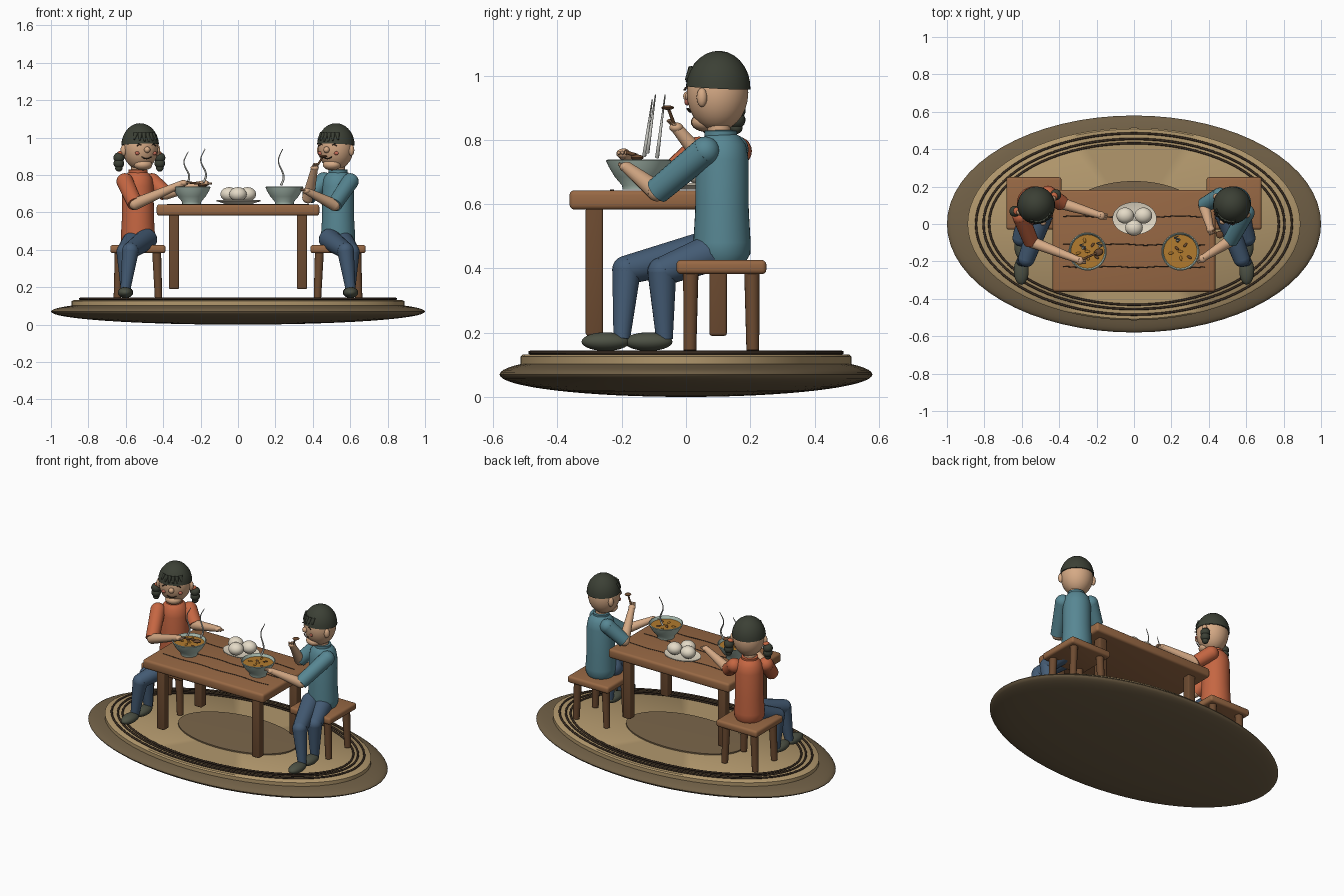
import bpy, bmesh, math
from mathutils import Vector, Matrix

if "Cube" in bpy.data.objects:
    bpy.data.objects.remove(bpy.data.objects["Cube"])

def mat(name, r, g, b):
    m = bpy.data.materials.new(name)
    m.diffuse_color = (*[(c / 255) ** 2.2 for c in (r, g, b)], 1)
    m.use_nodes = True
    m.node_tree.nodes["Principled BSDF"].inputs["Base Color"].default_value = m.diffuse_color
    return m

SKIN, HAIR = mat("skin", 212, 168, 132), mat("hair", 62, 66, 56)
TEAL, RUST = mat("teal_cloth", 88, 134, 146), mat("rust_cloth", 196, 102, 68)
DENIM, SHOE = mat("denim", 70, 92, 116), mat("shoe", 78, 82, 70)
WOOD, DARK = mat("wood", 150, 104, 70), mat("dark_wood", 108, 76, 52)
EDGE, TAN = mat("rug_edge", 112, 96, 72), mat("rug_tan", 176, 150, 108)
LINE, SHADE = mat("dark_line", 62, 50, 40), mat("rug_centre", 122, 102, 76)
CELADON, SOUP = mat("celadon", 172, 192, 180), mat("soup", 176, 122, 50)
CREAM, STEAM = mat("cream", 228, 218, 198), mat("steam", 190, 190, 184)
BLUSH = mat("blush", 200, 110, 90)

def add(name, bm, m, M=Matrix(), smooth=True):
    bm.transform(M)
    bmesh.ops.recalc_face_normals(bm, faces=bm.faces)
    me = bpy.data.meshes.new(name)
    bm.to_mesh(me)
    bm.free()
    me.materials.append(m)
    ob = bpy.data.objects.new(name, me)
    bpy.context.collection.objects.link(ob)
    bpy.context.view_layer.objects.active = ob
    for o in bpy.context.selected_objects:
        o.select_set(False)
    ob.select_set(True)
    if smooth:
        bpy.ops.object.shade_smooth_by_angle(angle=math.radians(40))
    return ob

def ball(name, loc, size, m, rz=0, cut=None, rx=0, seg=28):
    bm = bmesh.new()
    bmesh.ops.create_uvsphere(bm, u_segments=seg, v_segments=seg // 2, radius=1)
    if cut is not None:  # keep only the part above the cut height
        r = bmesh.ops.bisect_plane(bm, geom=bm.verts[:] + bm.edges[:] + bm.faces[:],
                                   plane_co=(0, 0, cut), plane_no=(0, 0, 1), clear_inner=True)
        bmesh.ops.holes_fill(bm, edges=[e for e in bm.edges if e.is_boundary])
    M = (Matrix.Translation(loc) @ Matrix.Rotation(rz, 4, 'Z') @ Matrix.Rotation(rx, 4, 'X')
         @ Matrix.Diagonal((*size, 1)))
    return add(name, bm, m, M)

def rod(name, p, q, r1, r2, m, seg=20):
    p, q = Vector(p), Vector(q)
    bm = bmesh.new()
    bmesh.ops.create_cone(bm, cap_ends=True, segments=seg, radius1=r1, radius2=r2, depth=(q - p).length)
    M = Matrix.Translation((p + q) / 2) @ (q - p).to_track_quat('Z', 'Y').to_matrix().to_4x4()
    return add(name, bm, m, M)

def box(name, loc, size, m, bev=0.012):
    bm = bmesh.new()
    bmesh.ops.create_cube(bm, size=1)
    bm.transform(Matrix.Diagonal((*size, 1)))
    if bev:
        bmesh.ops.bevel(bm, geom=bm.edges[:], offset=bev, segments=3, profile=0.5, affect='EDGES')
    return add(name, bm, m, Matrix.Translation(loc))

def lathe(name, prof, loc, m, sx=1, sy=1, seg=40):
    bm = bmesh.new()
    vs = [bm.verts.new((r, 0, z)) for r, z in prof]
    es = [bm.edges.new(e) for e in zip(vs, vs[1:])]
    bmesh.ops.spin(bm, geom=vs + es, axis=(0, 0, 1), cent=(0, 0, 0), angle=2 * math.pi, steps=seg)
    bmesh.ops.remove_doubles(bm, verts=bm.verts, dist=1e-5)
    return add(name, bm, m, Matrix.Translation(loc) @ Matrix.Diagonal((sx, sy, 1, 1)))

def wire(name, pts, radii, m):
    c = bpy.data.curves.new(name, 'CURVE')
    c.dimensions, c.bevel_depth, c.bevel_resolution, c.use_fill_caps = '3D', 1, 2, True
    s = c.splines.new('POLY')
    s.points.add(len(pts) - 1)
    for q, p, r in zip(s.points, pts, radii):
        q.co, q.radius = (*p, 1), r
    c.materials.append(m)
    ob = bpy.data.objects.new(name, c)
    bpy.context.collection.objects.link(ob)

# rug: thick oval cushion, flat tan top, stitched rings
ball("rug_base", (0, 0, .07), (1, .58, .07), EDGE, seg=64)
lathe("rug_top", [(0, .1), (1, .1), (1, .125), (.985, .132), (0, .137)], (0, 0, 0), TAN, .89, .515, 72)
for i, (a, b) in enumerate([(.845, .485), (.805, .455), (.775, .432)]):
    ang = [math.tau * k / 72 for k in range(73)]
    wire(f"rug_ring_{i}", [(a * math.cos(t), b * math.sin(t), .138) for t in ang], [.006] * 73, LINE)
lathe("rug_centre", [(0, .13), (1, .13), (1, .143), (0, .145)], (0, 0, 0), SHADE, .4, .23, 48)

# table
box("table_top", (0, -.09, .613), (.87, .545, .06), WOOD, .015)
for x in (-.342, .342):
    for y in (-.285, .1):
        box("table_leg", (x, y, .39), (.054, .054, .4), DARK, .008)
for i, y in enumerate((.04, -.11, -.23)):
    pts = [(-.38 + .04 * k, y + .004 * math.sin(k * .9 + i), .6425) for k in range(20)]
    wire("plank_line", pts, [.003] * 20, LINE)

# food: bowls, soup, plate, buns, steam
for s in (-1, 1):
    bx, by = .248 * s, -.147
    lathe("bowl", [(0, .645), (.05, .645), (.052, .658), (.075, .685), (.093, .715), (.102, .735), (.097, .738),
                   (.088, .715), (.06, .68), (0, .668)], (bx, by, 0), CELADON)
    lathe("soup", [(0, .722), (.091, .72), (.085, .708), (0, .708)], (bx, by, 0), SOUP)
    for k in range(7):
        t = k * 2.4
        ball("noodle_bit", (bx + .018 * math.sqrt(k * 2) * math.cos(t), by + .018 * math.sqrt(k * 2) * math.sin(t), .722),
             (.014, .007, .005), DARK if k % 2 else SOUP, t, seg=12)
for x, y, z0, z1 in ((-.275, -.13, .75, .925), (-.185, -.12, .76, .94), (.23, -.09, .745, .94)):
    n = 20
    wire("steam", [(x + .014 * math.sin(k / n * 7), y + .025 * k / n, z0 + (z1 - z0) * k / n) for k in range(n + 1)],
         [.0065 - .0045 * k / n for k in range(n + 1)], STEAM)
lathe("plate", [(0, .645), (.07, .645), (.118, .66), (.118, .665), (.07, .655), (0, .655)], (.003, .03, 0), CREAM, 1, .74)
for x, y in ((-.047, .045), (.05, .045), (0, -.02)):
    ball("bun", (x, y, .697), (.047, .043, .038), CREAM)

def limb(name, a, b, ra, rb, m):
    rod(name, a, b, ra, rb, m)
    ball(name + "_joint", a, (ra,) * 3, m, seg=20)

def hand(p, d):
    p, d = Vector(p), Vector(d).normalized()
    ball("palm", p, (.022, .022, .016), SKIN, seg=16)
    side = d.cross(Vector((0, 0, 1))).normalized()
    for k in (-1, 0, 1):
        q = p + side * .011 * k
        rod("finger", q, q + d * .034, .007, .005, SKIN, 8)

# people on stools: s = -1 left child, s = 1 right child
for s, cloth, turn in ((-1, RUST, 22), (1, TEAL, 30)):
    X = .535 * s
    box("stool_seat", (.535 * s, .11, .404), (.295, .28, .044), WOOD, .014)
    for x in (-.1, .1):
        for y in (-.095, .095):
            rod("stool_leg", (X + x * 1.1, .11 + y * 1.03, .145), (X + x, .11 + y, .39), .02, .024, DARK, 16)
    # legs and shoes
    for hip, knee, ank in (((.49, .05, .455), (.575, -.185, .395), (.603, -.2, .18)),
                           ((.56, .07, .445), (.605, -.075, .39), (.6, -.067, .18))):
        h, k, a = [Vector((p[0] * s, p[1], p[2])) for p in (hip, knee, ank)]
        limb("thigh", h, k, .058, .045, DENIM)
        limb("shin", k, a, .045, .026, DENIM)
        ball("shoe", (a.x, a.y - .05, .172), (.04, .075, .029), SHOE)
    # torso and neck
    lathe("shirt", [(0, .42), (.075, .42), (.09, .445), (.091, .48), (.085, .58), (.084, .74), (.076, .785),
                    (.055, .812), (.04, .82), (0, .82)], (X, .112, 0), cloth, 1, .98)
    rod("neck", (X, .105, .80), (X, .1, .87), .036, .036, SKIN)
    lathe("collar", [(.036, .81), (.05, .812), (.05, .828), (.036, .83)], (X, .108, 0), cloth)
    # arms: inner (table side) and outer
    if s > 0:
        arms = [((.46, .15, .77), (.375, .10, .68), (.41, -.03, .838), (.1, -.3, .3)),
                ((.6, .06, .765), (.515, -.09, .64), (.365, -.185, .715), (-1, -.4, .3))]
    else:
        arms = [((-.46, .16, .765), (-.385, .11, .70), (-.175, .045, .755), (1, -.2, 0)),
                ((-.605, .04, .765), (-.55, -.095, .645), (-.29, -.195, .757), (1, -.1, .1))]
    for sh, el, ha, d in arms:
        limb("sleeve", sh, el, .045, .041, cloth)
        limb("forearm", el, ha, .032, .018, SKIN)
        hand(ha, d)
    # head, turned toward the table
    th = math.radians(-s * turn)
    C = Vector((.522 * s, .098, .947))
    R = Matrix.Rotation(th, 3, 'Z')
    at = lambda u, f, w: C + R @ Vector((u, -f, w))
    ball("head", C, (.096, .096, .12), SKIN, th)
    ball("chin", at(0, .04, -.092), (.05, .045, .03), SKIN, th)
    ball("hair_cap", at(0, -.002, .01), (.101, .101, .12), HAIR, th, cut=.04, rx=-.06)
    for u in (-.065, -.04, -.015, .01, .035, .06):
        f = math.sqrt(.098 ** 2 - u * u)
        rod("fringe", at(u * .75, f * .8, .075), at(u, f, .03 + .2 * abs(u)), .014, .004, HAIR, 10)
    ball("nose", at(0, .098, -.012), (.017, .016, .017), SKIN, th, seg=16)
    n = 8
    wire("mouth", [at(.028 * (2 * k / n - 1), .09, -.05 - .01 * math.sin(math.pi * k / n)) for k in range(n + 1)],
         [.003] * (n + 1), LINE)
    for e in (-1, 1):
        ball("ear", at(.097 * e, .0, -.015), (.016, .017, .03), SKIN, th, seg=16)
        wire("closed_eye", [at(e * .04 + .016 * (2 * k / n - 1), .087, .008 + .008 * math.sin(math.pi * k / n))
                            for k in range(n + 1)], [.003] * (n + 1), LINE)
        ball("cheek", at(.05 * e, .08, -.03), (.014, .006, .01), BLUSH, th, seg=12)
        if s < 0:  # tied pigtails
            ball("hair_tie", at(.107 * e, -.012, -.03), (.02, .02, .012), RUST, th, seg=16)
            for w, r in ((-.055, .03), (-.085, .029), (-.11, .02)):
                ball("pigtail", at(.118 * e, -.015, w), (r, r, r * .95), HAIR, th, seg=18)

# spoons
rod("raised_spoon_handle", (.41, -.03, .83), (.455, -.055, .898), .006, .005, DARK, 10)
ball("raised_spoon_bowl", (.458, -.057, .9), (.02, .02, .007), DARK, seg=16)
rod("stirring_spoon_handle", (-.3, -.2, .765), (-.2, -.155, .752), .006, .006, DARK, 10)
ball("stirring_spoon_bowl", (-.19, -.152, .745), (.026, .019, .009), DARK, .4, seg=16)
